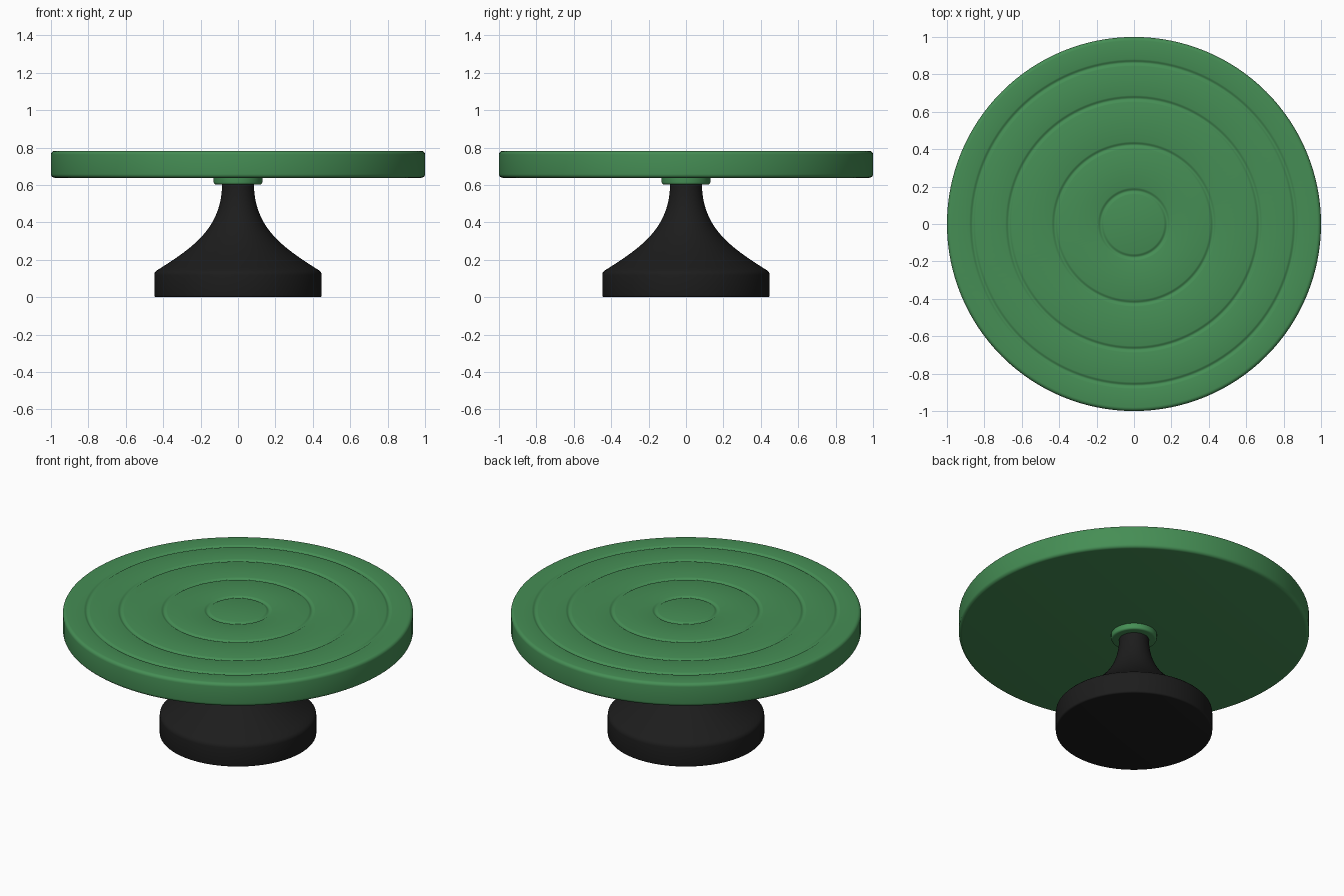
import bpy, bmesh, math

if "Cube" in bpy.data.objects:
    bpy.data.objects.remove(bpy.data.objects["Cube"])

SEG = 128


def material(name, rgb):
    m = bpy.data.materials.new(name)
    m.diffuse_color = (*rgb, 1)
    m.use_nodes = True
    m.node_tree.nodes["Principled BSDF"].inputs["Base Color"].default_value = m.diffuse_color
    return m


def lathe(name, profile, mat):
    """Spin an (r, z) profile, listed bottom to top, about the z axis."""
    bm = bmesh.new()
    rings = []
    for r, z in profile:
        if r == 0:
            rings.append([bm.verts.new((0, 0, z))] * SEG)
        else:
            rings.append([bm.verts.new((r * math.cos(2 * math.pi * i / SEG),
                                        r * math.sin(2 * math.pi * i / SEG), z))
                          for i in range(SEG)])
    for a, b in zip(rings, rings[1:]):
        for i in range(SEG):
            j = (i + 1) % SEG
            bm.faces.new(list(dict.fromkeys((a[i], a[j], b[j], b[i]))))
    bmesh.ops.recalc_face_normals(bm, faces=bm.faces)
    me = bpy.data.meshes.new(name)
    bm.to_mesh(me)
    bm.free()
    me.materials.append(mat)
    ob = bpy.data.objects.new(name, me)
    bpy.context.collection.objects.link(ob)
    bpy.ops.object.select_all(action='DESELECT')
    ob.select_set(True)
    bpy.context.view_layer.objects.active = ob
    bpy.ops.object.shade_smooth_by_angle(angle=math.radians(40))
    return ob


def arc(cr, cz, rad, a0, a1, n=5):
    return [(cr + rad * math.cos(math.radians(a0 + (a1 - a0) * k / n)),
             cz + rad * math.sin(math.radians(a0 + (a1 - a0) * k / n)))
            for k in range(n + 1)]


green = material("green", (0.06, 0.27, 0.09))
black = material("black", (0.012, 0.012, 0.012))

# Turntable plate with rounded rim and concentric grooves
TOP, BOTTOM, BEVEL = 0.782, 0.638, 0.02
plate = [(0, BOTTOM)]
plate += arc(1 - BEVEL, BOTTOM + BEVEL, BEVEL, -90, 0)
plate += arc(1 - BEVEL, TOP - BEVEL, BEVEL, 0, 90)
for g in (0.863, 0.67, 0.423, 0.177):
    for k in range(9):
        t = 1 - k / 4
        plate.append((g + 0.018 * t, TOP - 0.004 * (1 + math.cos(math.pi * t))))
plate.append((0, TOP))
lathe("turntable_plate", plate, green)

# Collar under the plate
collar = [(0, 0.602)] + arc(0.118, 0.614, 0.012, -90, 0)
collar += [(0.13, 0.642), (0, 0.642)]
lathe("collar", collar, green)

# Flared pedestal: straight foot, then a smooth curve up to the neck
p0, p1, p2, p3 = (0.435, 0.142), (0.24, 0.265), (0.085, 0.37), (0.085, 0.61)
curve = []
for k in range(25):
    t = k / 24
    w = ((1 - t) ** 3, 3 * t * (1 - t) ** 2, 3 * t * t * (1 - t), t ** 3)
    curve.append(tuple(sum(wi * p[c] for wi, p in zip(w, (p0, p1, p2, p3)))
                       for c in (0, 1)))
foot = [(0, 0)] + arc(0.437, 0.01, 0.01, -90, 0, 3)
foot += [(0.447, 0.118), (0.445, 0.131)]
lathe("pedestal", foot + curve + [(0, 0.61)], black)
